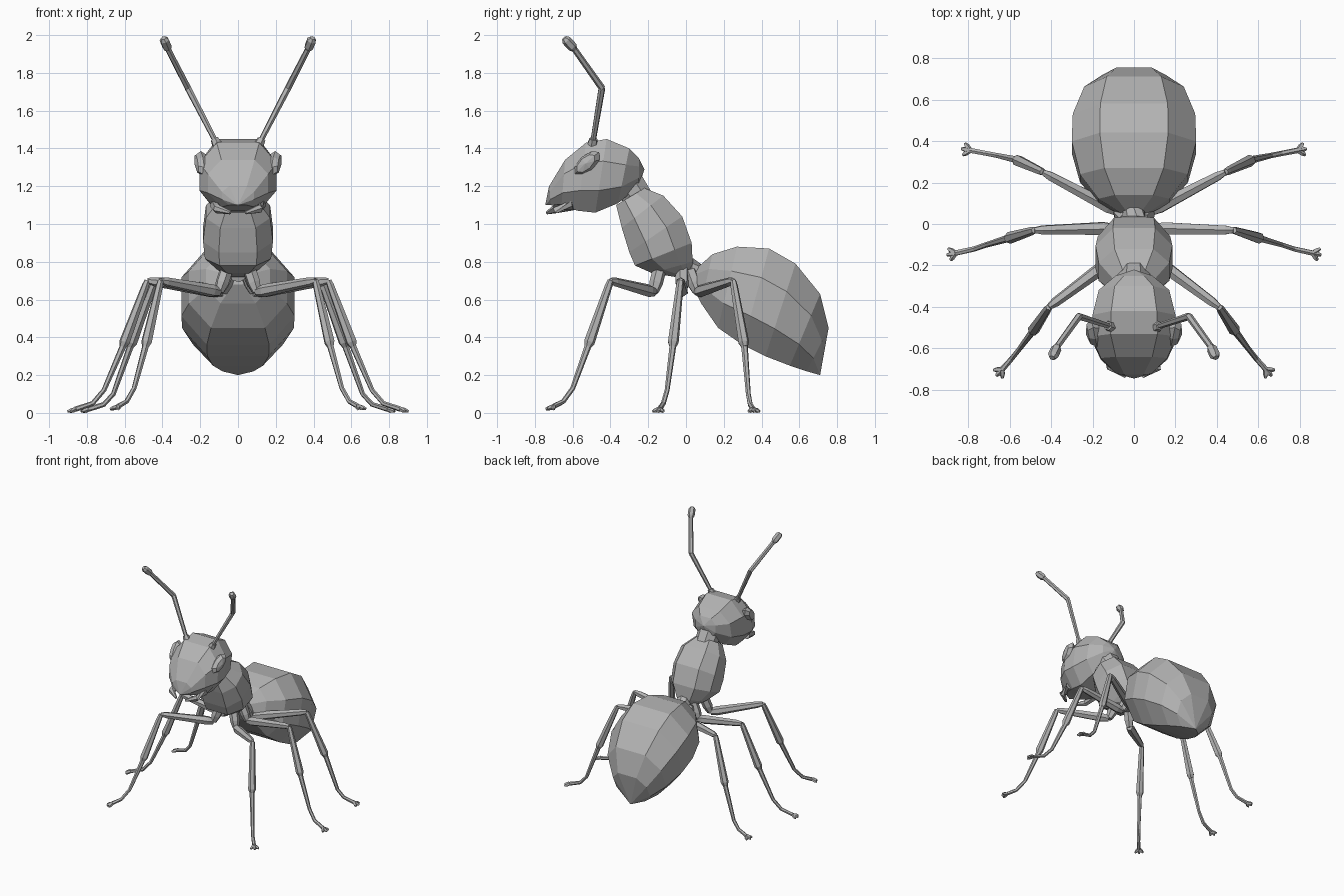
import bpy, bmesh, math
from mathutils import Vector, Matrix

if "Cube" in bpy.data.objects:
    bpy.data.objects.remove(bpy.data.objects["Cube"])

grey = bpy.data.materials.new("shell_grey")
grey.use_nodes = True
grey.diffuse_color = (0.45, 0.45, 0.45, 1)
grey.node_tree.nodes["Principled BSDF"].inputs["Base Color"].default_value = (0.45, 0.45, 0.45, 1)


def finish(name, bm):
    """Clean the mesh and add it to the scene as a flat shaded object."""
    bmesh.ops.remove_doubles(bm, verts=bm.verts, dist=0.0005)
    bmesh.ops.recalc_face_normals(bm, faces=bm.faces)
    mesh = bpy.data.meshes.new(name)
    bm.to_mesh(mesh)
    bm.free()
    mesh.materials.append(grey)
    obj = bpy.data.objects.new(name, mesh)
    bpy.context.collection.objects.link(obj)
    return obj


def skin(name, rings):
    """Join equal rings of points with quads and close both ends."""
    bm = bmesh.new()
    loops = [[bm.verts.new(p) for p in ring] for ring in rings]
    n = len(loops[0])
    for a, b in zip(loops, loops[1:]):
        for i in range(n):
            j = (i + 1) % n
            bm.faces.new((a[i], a[j], b[j], b[i]))
    bm.faces.new(loops[0])
    bm.faces.new(loops[-1])
    return finish(name, bm)


# Eight-sided body section with a flat top and belly
HALF = [(0.55, 1), (1, 0.4), (1, -0.4), (0.55, -1)]
SECTION = HALF + [(-x, z) for x, z in reversed(HALF)]


def body(name, stations):
    """Each station: top (y, z), bottom (y, z), half width."""
    rings = []
    for top, bottom, w in stations:
        t, b = Vector((0, *top)), Vector((0, *bottom))
        mid, up = (t + b) / 2, (t - b) / 2
        rings.append([mid + up * v + Vector((w * u, 0, 0)) for u, v in SECTION])
    return skin(name, rings)


def tube(name, points, radii, sides=6):
    """Tapered faceted tube along a path."""
    pts = [Vector(p) for p in points]
    rings = []
    for i, p in enumerate(pts):
        d = (pts[min(i + 1, len(pts) - 1)] - pts[max(i - 1, 0)]).normalized()
        a = d.cross(Vector((0.31, 0.95, 0.05))).normalized()
        b = d.cross(a)
        rings.append([p + radii[i] * (a * math.cos(k * math.tau / sides) + b * math.sin(k * math.tau / sides))
                      for k in range(sides)])
    return skin(name, rings)


# Body
body("abdomen", [
    ((0.04, 0.75), (0.03, 0.68), 0.04),
    ((0.14, 0.84), (0.08, 0.58), 0.17),
    ((0.27, 0.88), (0.17, 0.45), 0.26),
    ((0.44, 0.87), (0.30, 0.36), 0.30),
    ((0.58, 0.79), (0.42, 0.30), 0.295),
    ((0.71, 0.63), (0.55, 0.25), 0.24),
    ((0.755, 0.45), (0.64, 0.22), 0.15),
    ((0.71, 0.2), (0.71, 0.2), 0)])
body("thorax", [
    ((-0.22, 1.19), (-0.37, 1.10), 0.10),
    ((-0.12, 1.15), (-0.34, 0.98), 0.17),
    ((-0.02, 1.04), (-0.30, 0.85), 0.185),
    ((0.03, 0.90), (-0.27, 0.78), 0.175),
    ((0.035, 0.80), (-0.18, 0.74), 0.11),
    ((0.03, 0.75), (-0.06, 0.72), 0.06)])
body("head", [
    ((-0.22, 1.29), (-0.22, 1.29), 0),
    ((-0.25, 1.35), (-0.25, 1.20), 0.09),
    ((-0.30, 1.40), (-0.36, 1.11), 0.17),
    ((-0.42, 1.45), (-0.48, 1.06), 0.20),
    ((-0.53, 1.43), (-0.57, 1.07), 0.205),
    ((-0.64, 1.34), (-0.66, 1.09), 0.16),
    ((-0.725, 1.20), (-0.715, 1.10), 0.085),
    ((-0.745, 1.10), (-0.745, 1.10), 0)])
tube("neck", [(0, -0.24, 1.12), (0, -0.31, 1.22)], [0.08, 0.09], 8)
tube("waist", [(0, -0.04, 0.74), (0, 0.03, 0.76), (0, 0.09, 0.72)], [0.05, 0.06, 0.05], 8)

# Leg joints: hip, hip end, knee, tibia end, then the foot path
LEGS = {
    "front": [(0.06, -0.14, 0.76), (0.10, -0.17, 0.64), (0.41, -0.40, 0.70), (0.49, -0.52, 0.35),
              (0.55, -0.60, 0.13), (0.59, -0.65, 0.06), (0.635, -0.70, 0.035)],
    "middle": [(0.05, -0.02, 0.76), (0.10, -0.02, 0.64), (0.48, -0.03, 0.70), (0.61, -0.07, 0.35),
               (0.71, -0.10, 0.12), (0.77, -0.12, 0.05), (0.86, -0.14, 0.02)],
    "rear": [(0.04, 0.02, 0.75), (0.08, 0.06, 0.64), (0.44, 0.25, 0.70), (0.57, 0.31, 0.35),
             (0.66, 0.33, 0.10), (0.71, 0.34, 0.045), (0.79, 0.355, 0.02)],
}

for side, s in (("left", 1), ("right", -1)):
    def m(p):
        return Vector((p[0] * s, p[1], p[2]))

    for leg, joints in LEGS.items():
        name = f"{side}_{leg}_"
        hip, root, knee, ankle, *foot = [m(p) for p in joints]
        tube(name + "hip", [hip, hip.lerp(root, 0.6), root], [0.036, 0.036, 0.024])
        tube(name + "thigh", [root, root.lerp(knee, 0.12), root.lerp(knee, 0.9), knee],
             [0.024, 0.034, 0.024, 0.015])
        tube(name + "shin", [knee, knee.lerp(ankle, 0.08), knee.lerp(ankle, 0.93), ankle],
             [0.016, 0.02, 0.029, 0.018])
        tube(name + "foot", [ankle, *foot], [0.018, 0.013, 0.013, 0.012])  if len(foot) == 2 else \
            tube(name + "foot", [ankle, *foot], [0.018, 0.013, 0.013, 0.014])
        # Three splayed toes
        ahead = foot[-1] - foot[-2]
        ahead.z = 0
        ahead.normalize()
        for toe, angle in (("outer", 0.75), ("centre", 0), ("inner", -0.75)):
            d = Matrix.Rotation(angle, 3, "Z") @ ahead
            start = foot[-1]
            tip = start + d * 0.043
            tip.z = 0.008 if leg != "front" else 0.02
            tube(name + toe + "_toe", [start, start.lerp(tip, 0.6), tip], [0.012, 0.013, 0.007], 5)

    # Antenna: socket, two stalks and a thick club
    base, elbow, club, end = [m(p) for p in (
        (0.11, -0.495, 1.42), (0.265, -0.445, 1.72), (0.37, -0.59, 1.925), (0.395, -0.645, 1.985))]
    tube(side + "_antenna_socket", [base, base.lerp(elbow, 0.1)], [0.028, 0.022])
    tube(side + "_antenna_stalk", [base, elbow], [0.014, 0.018])
    tube(side + "_antenna_upper", [elbow.lerp(base, 0.03), elbow, club], [0.014, 0.018, 0.016])
    tube(side + "_antenna_club", [club, club.lerp(end, 0.2), club.lerp(end, 0.8), end],
         [0.017, 0.026, 0.026, 0.014])

    # Jaw curving in under the face
    tube(side + "_jaw", [m(p) for p in ((0.12, -0.60, 1.10), (0.11, -0.69, 1.08), (0.04, -0.735, 1.06))],
         [0.03, 0.024, 0.009])

    # Slanted oval eye
    bm = bmesh.new()
    bmesh.ops.create_uvsphere(bm, u_segments=8, v_segments=4, radius=1)
    place = (Matrix.Translation(m((0.192, -0.525, 1.32))) @ Matrix.Rotation(-0.2 * s, 4, "Z")
             @ Matrix.Rotation(math.radians(42), 4, "X")
             @ Matrix.Diagonal((0.04, 0.09, 0.045, 1)) @ Matrix.Rotation(math.pi / 2, 4, "Y"))
    bmesh.ops.transform(bm, matrix=place, verts=bm.verts)
    finish(side + "_eye", bm)
